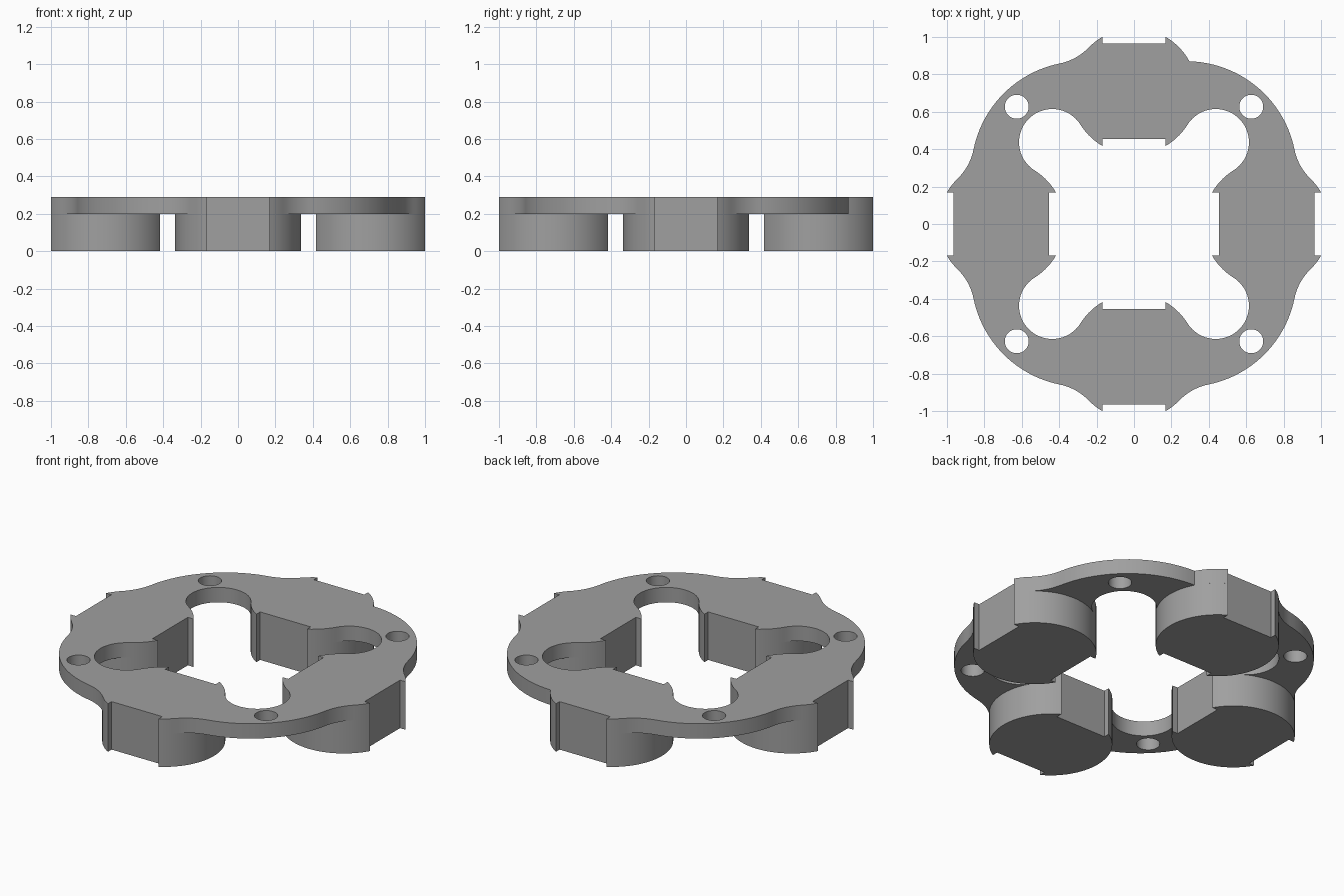
import bpy, bmesh, math
from mathutils import Vector

if "Cube" in bpy.data.objects:
    bpy.data.objects.remove(bpy.data.objects["Cube"])

# Main dimensions
POD_C, POD_R = 0.709, 0.337        # pod centre distance and radius
EAR_X, FLAT_H = 0.169, 0.2555      # notch half width, flat distance from pod centre
COR_C, COR_R = 0.28, 0.59          # rounded outer corner of the plate
FIL_R = 0.30                       # outer blend radius
IN_C = 0.437                       # inner corner scoop centre
BOLT_C, BOLT_R = 0.627, 0.064
Z_PLATE, Z_TOP = 0.2, 0.29

grey = bpy.data.materials.new("grey")
grey.diffuse_color = (0.35, 0.35, 0.35, 1)
grey.use_nodes = True
grey.node_tree.nodes["Principled BSDF"].inputs["Base Color"].default_value = grey.diffuse_color


def arc(c, r, a0, a1, n):
    return [Vector((c[0] + r * math.cos(a0 + (a1 - a0) * i / n),
                    c[1] + r * math.sin(a0 + (a1 - a0) * i / n))) for i in range(n + 1)]


def ang(a, b):
    """Direction angle from a to b."""
    return math.atan2(b[1] - a[1], b[0] - a[0])


def meet(p, rp, q, rq):
    """Upper right meeting point of two circles."""
    d = (q - p).length
    t = math.acos((rp * rp + d * d - rq * rq) / (2 * rp * d))
    a = ang(p, q) + t
    return p + rp * Vector((math.cos(a), math.sin(a)))


def turn(pts, k):
    """Rotate clockwise by quarter turns."""
    for _ in range(k):
        pts = [Vector((p.y, -p.x)) for p in pts]
    return pts


def prism(name, loops, z0, z1):
    """Extrude closed outlines; inner outlines become holes."""
    cu = bpy.data.curves.new(name, 'CURVE')
    cu.dimensions, cu.fill_mode, cu.extrude = '2D', 'BOTH', (z1 - z0) / 2
    for loop in loops:
        pts = [p for i, p in enumerate(loop) if (p - loop[i - 1]).length > 1e-4]
        sp = cu.splines.new('POLY')
        sp.points.add(len(pts) - 1)
        for sp_pt, p in zip(sp.points, pts):
            sp_pt.co = (p.x, p.y, 0, 1)
        sp.use_cyclic_u = True
    tmp = bpy.data.objects.new(name + "_outline", cu)
    bpy.context.collection.objects.link(tmp)
    bpy.context.view_layer.update()
    me = bpy.data.meshes.new_from_object(
        tmp.evaluated_get(bpy.context.evaluated_depsgraph_get()))
    bpy.data.objects.remove(tmp)
    bm = bmesh.new()
    bm.from_mesh(me)
    bmesh.ops.remove_doubles(bm, verts=bm.verts, dist=1e-5)
    bmesh.ops.translate(bm, verts=bm.verts, vec=(0, 0, (z0 + z1) / 2))
    bmesh.ops.recalc_face_normals(bm, faces=bm.faces)
    bm.to_mesh(me)
    bm.free()
    me.materials.clear()
    me.materials.append(grey)
    me.shade_smooth()
    me.set_sharp_from_angle(angle=math.radians(30))
    ob = bpy.data.objects.new(name, me)
    bpy.context.collection.objects.link(ob)
    return ob


# Key points where the arcs join
pod, cor, scoop = Vector((0, POD_C)), Vector((COR_C, COR_C)), Vector((IN_C, IN_C))
fil = meet(cor, COR_R + FIL_R, pod, POD_R + FIL_R)
if fil.y < POD_C:
    fil = meet(pod, POD_R + FIL_R, cor, COR_R + FIL_R)
crossing = meet(pod, POD_R, cor, COR_R)
a_ear = math.acos(EAR_X / POD_R)
a_fil, a_cross, a_in = ang(pod, fil), ang(pod, crossing), ang(pod, scoop)
in_r = (scoop - pod).length - POD_R
DIAG = math.pi / 4


def half_outer(blended):
    """Outer edge from a pod ear to the diagonal."""
    pts = [Vector((EAR_X, POD_C + FLAT_H))]
    if blended:
        a = ang(fil, pod) % math.tau
        b = ang(fil, cor) % math.tau
        pts += arc(pod, POD_R, a_ear, a_fil, 5) + arc(fil, FIL_R, a, b, 10)
        return pts + arc(cor, COR_R, ang(cor, fil), DIAG, 12)
    return (pts + arc(pod, POD_R, a_ear, a_cross, 8)
            + arc(cor, COR_R, ang(cor, crossing), DIAG, 14))


def half_inner():
    """Inner edge from a pod ear to the diagonal."""
    return ([Vector((EAR_X, POD_C - FLAT_H))] + arc(pod, POD_R, -a_ear, a_in, 7)
            + arc(scoop, in_r, ang(scoop, pod), DIAG, 16))


def swapped(pts):
    return [Vector((p.y, p.x)) for p in reversed(pts)]


# Plate with scooped opening and four bolt holes; one outer corner is unblended
outer, inner, holes = [], [], []
for k in range(4):
    outer += turn(half_outer(k != 0) + swapped(half_outer(True)), k)
    inner += turn(half_inner() + swapped(half_inner()), k)
    holes.append(turn(arc((BOLT_C, BOLT_C), BOLT_R, 0, math.tau, 32)[:-1], k))
prism("ring_plate", [outer, inner] + holes, Z_PLATE, Z_TOP)

# Four round pods with notched flats hanging below the plate
for k, side in enumerate(("back", "right", "front", "left")):
    def flank(a_join):
        return ([Vector((EAR_X, POD_C + FLAT_H))] + arc(pod, POD_R, a_ear, a_join, 5)
                + arc(pod, POD_R, a_join, a_in, 16) + arc(pod, POD_R, a_in, -a_ear, 7)
                + [Vector((EAR_X, POD_C - FLAT_H))])
    left = [Vector((-p.x, p.y)) for p in reversed(flank(a_fil))]
    right = flank(a_cross if k == 0 else a_fil)
    prism(side + "_pod", [turn(right + left, k)], 0, Z_PLATE)
